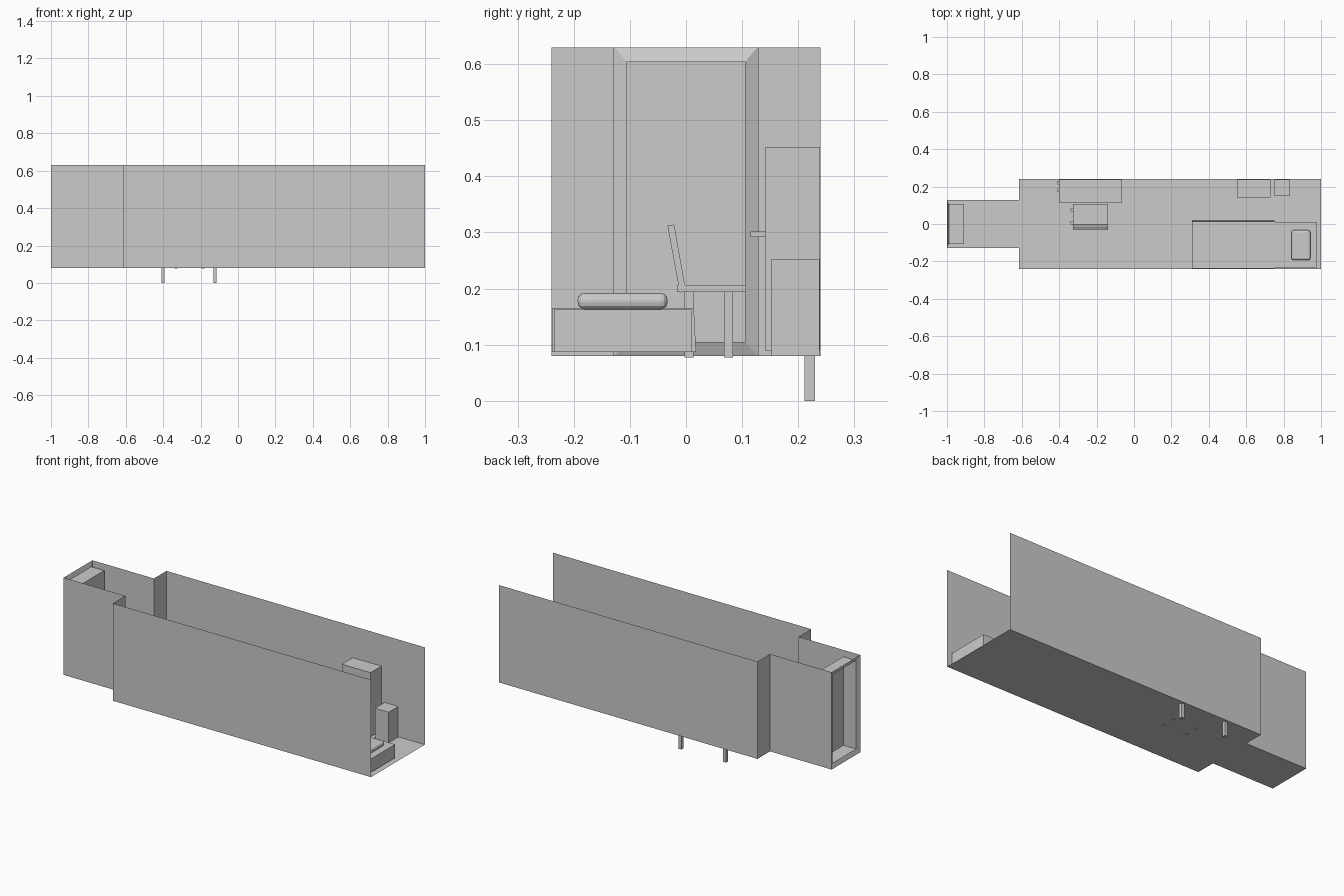
import bpy, bmesh
from math import atan2, hypot

if "Cube" in bpy.data.objects:
    bpy.data.objects.remove(bpy.data.objects["Cube"])


def finish(name, bm):
    bmesh.ops.recalc_face_normals(bm, faces=bm.faces)
    me = bpy.data.meshes.new(name)
    bm.to_mesh(me)
    bm.free()
    ob = bpy.data.objects.new(name, me)
    bpy.context.collection.objects.link(ob)
    return ob


def box(name, x0, x1, y0, y1, z0, z1):
    bm = bmesh.new()
    bmesh.ops.create_cube(bm, size=1)
    for v in bm.verts:
        v.co = (x1 if v.co.x > 0 else x0, y1 if v.co.y > 0 else y0, z1 if v.co.z > 0 else z0)
    return finish(name, bm)


def extrude_x(name, profile, x0, x1):
    bm = bmesh.new()
    face = bm.faces.new([bm.verts.new((x0, y, z)) for y, z in profile])
    ext = bmesh.ops.extrude_face_region(bm, geom=[face])
    for v in ext["geom"]:
        if isinstance(v, bmesh.types.BMVert):
            v.co.x = x1
    if face.is_valid is False or len(bm.faces) < len(profile) + 2:
        bm.faces.new([v for v in bm.verts if v.co.x == x0])
    return finish(name, bm)


# Room shell: single-sheet floor and walls, open top and open right end
FLOOR, TOP = 0.08, 0.63
plan = [(1, -0.24), (-0.615, -0.24), (-0.615, -0.128), (-1, -0.128),
        (-1, 0.128), (-0.615, 0.128), (-0.615, 0.24), (1, 0.24)]
bm = bmesh.new()
low = [bm.verts.new((x, y, FLOOR)) for x, y in plan]
high = [bm.verts.new((x, y, TOP)) for x, y in plan]
bm.faces.new(low)
for i in range(len(plan) - 1):
    if i != 3:  # the left end holds the window niche
        bm.faces.new((low[i], low[i + 1], high[i + 1], high[i]))

# Window niche: sloped frame, then a recess pushed into the room
rings = [[low[3], low[4], high[4], high[3]]]
for x in (-0.99, -0.91):
    rings.append([bm.verts.new((x, y, z)) for y, z in
                  ((-0.106, 0.104), (0.106, 0.104), (0.106, 0.605), (-0.106, 0.605))])
for a, b in zip(rings, rings[1:]):
    for i in range(4):
        j = (i + 1) % 4
        bm.faces.new((a[i], a[j], b[j], b[i]))
bm.faces.new(rings[-1])
finish("room_shell", bm)

# Bed: mattress, blanket with a sloping drop, soft pillow
box("mattress", 0.315, 0.975, -0.235, 0.010, 0.087, 0.163)
extrude_x("blanket", [(-0.239, 0.087), (0.018, 0.087), (0.014, 0.165), (-0.239, 0.165)], 0.31, 0.75)
pillow = box("pillow", 0.842, 0.943, -0.193, -0.033, 0.163, 0.192)
bev = pillow.modifiers.new("soft", "BEVEL")
bev.width, bev.segments = 0.012, 3

# Storage along the back wall
box("cabinet", 0.55, 0.73, 0.142, 0.239, 0.09, 0.452)
box("nightstand", 0.75, 0.835, 0.152, 0.238, FLOOR, 0.253)

# Desk: the rear legs run down past the floor
box("desk_top", -0.40, -0.065, 0.115, 0.239, 0.292, 0.302)
for x in (-0.41, -0.132):
    box("desk_rear_leg", x, x + 0.018, 0.211, 0.230, 0.0, 0.292)
    box("desk_front_leg", x, x + 0.018, 0.170, 0.189, FLOOR, 0.292)

# Chair facing the desk
box("chair_seat", -0.325, -0.14, -0.016, 0.107, 0.194, 0.206)
extrude_x("chair_back", [(-0.011, 0.193), (0.000, 0.195), (-0.021, 0.314), (-0.033, 0.312)], -0.325, -0.14)
for x in (-0.34, -0.195):
    for y in (-0.003, 0.068):
        box("chair_leg", x, x + 0.017, y, y + 0.016, 0.077, 0.194)
